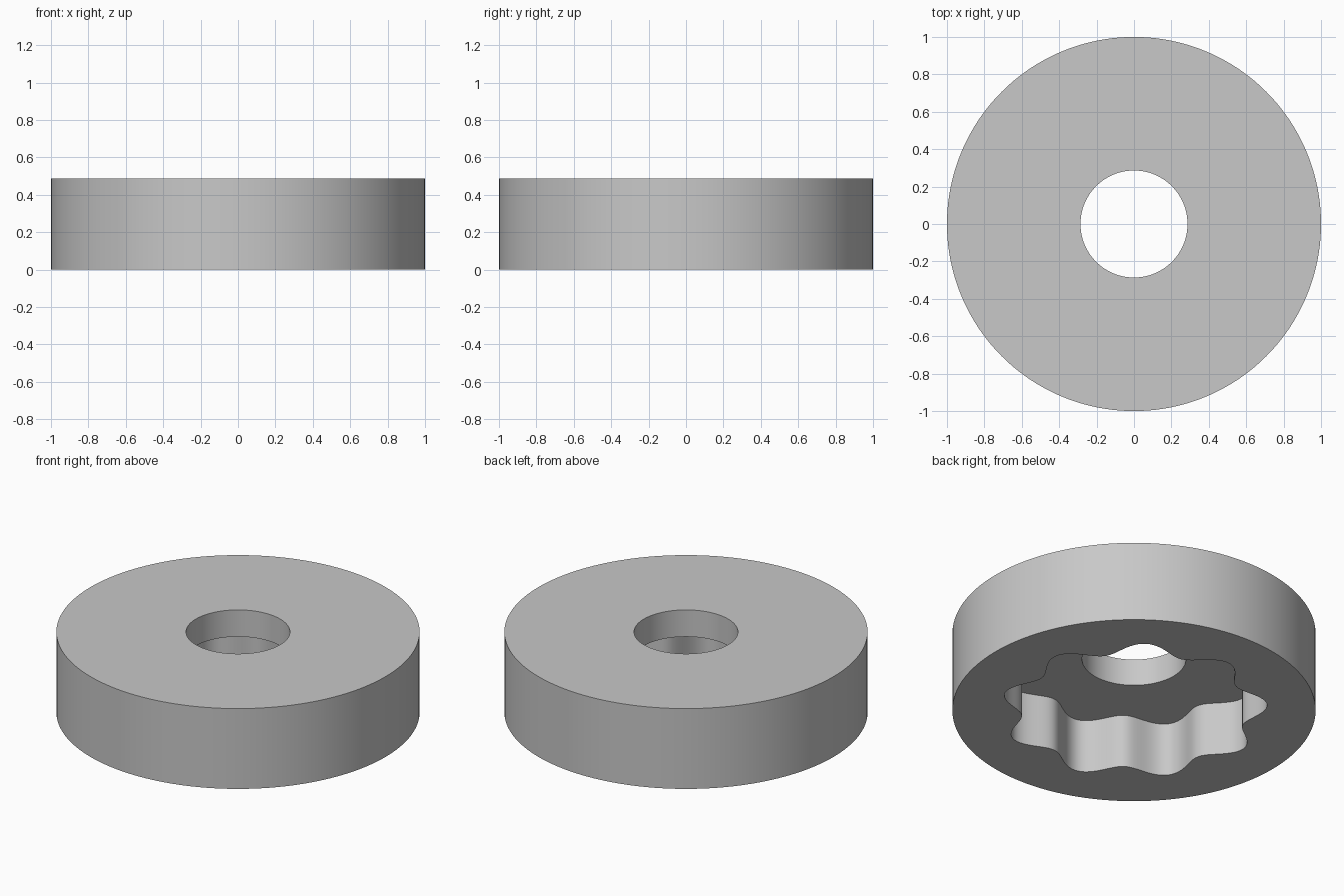
import bpy, bmesh, math

cube = bpy.data.objects.get("Cube")
if cube:
    bpy.data.objects.remove(cube, do_unlink=True)

HEIGHT, DEPTH = 0.488, 0.325      # overall height, socket depth
OUTER, BORE = 1.0, 0.286          # radii of the rim and the through hole
LOBES, PHASE = 9, math.radians(15)
SEGMENTS = 216


def circle(radius):
    return lambda a: radius


def lobed(a):
    # wavy socket outline with rounded lobes
    return 0.678 + 0.058 * math.cos(LOBES * (a - PHASE))


# plain grey material
grey = bpy.data.materials.new("plain grey")
grey.use_nodes = True
colour = (0.58, 0.58, 0.58, 1)
grey.diffuse_color = colour
grey.node_tree.nodes["Principled BSDF"].inputs["Base Color"].default_value = colour

# closed cross-section: each corner is an outline and a height
section = [
    (circle(BORE), HEIGHT),
    (circle(OUTER), HEIGHT),
    (circle(OUTER), 0),
    (lobed, 0),
    (lobed, DEPTH),
    (circle(BORE), DEPTH),
]

bm = bmesh.new()
angles = [math.tau * i / SEGMENTS for i in range(SEGMENTS)]
loops = [[bm.verts.new((r(a) * math.cos(a), r(a) * math.sin(a), z)) for a in angles]
         for r, z in section]

# skin neighbouring outlines into one solid
for k, upper in enumerate(loops):
    lower = loops[(k + 1) % len(loops)]
    for i in range(SEGMENTS):
        j = (i + 1) % SEGMENTS
        bm.faces.new((upper[i], lower[i], lower[j], upper[j]))
bmesh.ops.recalc_face_normals(bm, faces=bm.faces)

mesh = bpy.data.meshes.new("knob_ring")
bm.to_mesh(mesh)
bm.free()
mesh.materials.append(grey)
ring = bpy.data.objects.new("socketed_ring", mesh)
bpy.context.collection.objects.link(ring)

# smooth walls, crisp rims
bpy.ops.object.select_all(action="DESELECT")
ring.select_set(True)
bpy.context.view_layer.objects.active = ring
bpy.ops.object.shade_smooth_by_angle(angle=math.radians(30))
